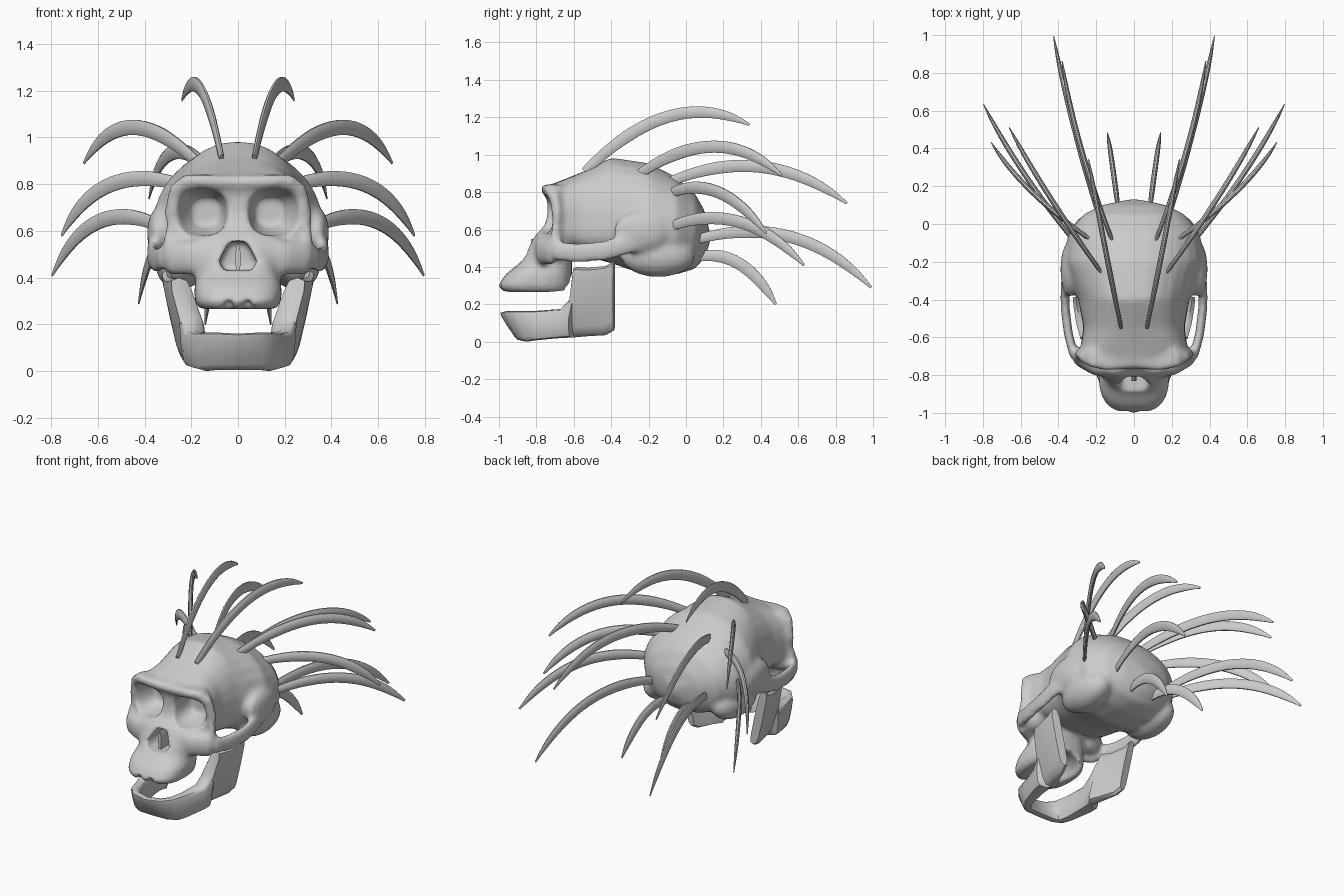
import bpy, bmesh, math
from mathutils import Vector as V

cube = bpy.data.objects.get("Cube")
if cube:
    bpy.data.objects.remove(cube)

bone = bpy.data.materials.new("bone_grey")
bone.use_nodes = True
GREY = (0.6, 0.6, 0.6, 1)
bone.diffuse_color = GREY
bone.node_tree.nodes["Principled BSDF"].inputs["Base Color"].default_value = GREY


def loft(bm, rings):
    """Skin a list of equal rings and cap both ends."""
    loops = [[bm.verts.new(p) for p in r] for r in rings]
    n = len(loops[0])
    for a, b in zip(loops, loops[1:]):
        for i in range(n):
            j = (i + 1) % n
            bm.faces.new((a[i], a[j], b[j], b[i]))
    bm.faces.new(loops[0])
    bm.faces.new(loops[-1])


def oval(n, power=2.0):
    """Unit superellipse points."""
    out = []
    for i in range(n):
        a = math.tau * i / n
        c, s = math.cos(a), math.sin(a)
        out.append((math.copysign(abs(c) ** (2 / power), c),
                    math.copysign(abs(s) ** (2 / power), s)))
    return out


def ring(c, u, w, n=24, power=2.0):
    return [V(c) + u * a + w * b for a, b in oval(n, power)]


def tube(bm, pts, side, up, n=12, shape=lambda t: 1):
    """Sweep an oval: 'side' is its horizontal radius, 'up' its upright one."""
    rings = []
    for i, p in enumerate(pts):
        d = (pts[min(i + 1, len(pts) - 1)] - pts[max(i - 1, 0)]).normalized()
        h = d.cross(V((0, 0, 1))).normalized()
        k = shape(i / (len(pts) - 1))
        rings.append(ring(p, h * side * k, h.cross(d) * up * k, n))
    loft(bm, rings)


def ball(bm, c, r):
    made = bmesh.ops.create_uvsphere(bm, u_segments=20, v_segments=12, radius=1)
    for v in made["verts"]:
        v.co = V(c) + V(a * b for a, b in zip(v.co, r))


def mirrored(p, s):
    return V((p[0] * s, p[1], p[2]))


def finish(bm, name):
    bmesh.ops.recalc_face_normals(bm, faces=bm.faces)
    me = bpy.data.meshes.new(name)
    bm.to_mesh(me)
    bm.free()
    me.materials.append(bone)
    ob = bpy.data.objects.new(name, me)
    bpy.context.collection.objects.link(ob)
    return ob


def smooth(ob, degrees):
    bpy.ops.object.select_all(action="DESELECT")
    ob.select_set(True)
    bpy.context.view_layer.objects.active = ob
    bpy.ops.object.convert(target="MESH")
    bpy.ops.object.shade_smooth_by_angle(angle=math.radians(degrees))


X, Y, Z = V((1, 0, 0)), V((0, 1, 0)), V((0, 0, 1))
bm = bmesh.new()

# Cranium: rings along y as (y, half width, top, bottom, squareness)
rings = []
for y, w, top, low, power in [
        (-.74, .24, .835, .58, 3), (-.66, .285, .865, .52, 3.2), (-.55, .268, .91, .46, 2.7),
        (-.4, .295, .985, .42, 2.2), (-.2, .37, .955, .35, 2.1), (-.05, .35, .88, .36, 2.1),
        (.05, .27, .79, .39, 2.1), (.1, .17, .70, .45, 2.1), (.13, .03, .57, .53, 2)]:
    rings.append([V((w * a, y, .6 + b * ((top - .6) if b > 0 else (.6 - low))))
                  for a, b in oval(28, power)])
loft(bm, rings)

# Face: rings along z as (z, half width, front, back)
rings = []
for z, w, f, b in [(.265, .165, -.98, -.62), (.30, .185, -1.005, -.61), (.36, .188, -.965, -.61),
                   (.42, .168, -.89, -.61), (.5, .165, -.85, -.61), (.56, .165, -.815, -.6),
                   (.62, .21, -.755, -.6), (.7, .26, -.735, -.62), (.8, .275, -.75, -.64),
                   (.84, .23, -.75, -.64)]:
    rings.append(ring((0, (f + b) / 2, z), X * w, Y * (b - f) / 2, 32, 2.8))
loft(bm, rings)

# Cheekbones, arches, orbit rims, brows and the bulges behind the jaw
for s in (1, -1):
    def path(*pts):
        return [mirrored(p, s) for p in pts]
    tube(bm, path((.08, -.78, .51), (.2, -.765, .485), (.295, -.71, .485)), .04, .075)
    ball(bm, (.2 * s, -.69, .515), (.1, .07, .075))
    tube(bm, path((.26, -.73, .49), (.32, -.69, .485), (.348, -.58, .475), (.365, -.44, .485),
                  (.365, -.32, .52), (.34, -.2, .55)), .025, .057)
    tube(bm, path((.295, -.71, .47), (.292, -.695, .56), (.285, -.69, .68), (.262, -.705, .79)),
         .028, .034)
    tube(bm, path((0, -.74, .805), (.14, -.75, .815), (.22, -.735, .815), (.28, -.70, .765)),
         .028, .03)
    ball(bm, (.25 * s, -.15, .46), (.105, .2, .115))
    ball(bm, (.34 * s, -.24, .59), (.05, .15, .11))
skull = finish(bm, "skull")

# Cutters: eye sockets, nose opening, palate and tooth gaps
bm = bmesh.new()
for s in (1, -1):
    loft(bm, [ring((s * x, y, .68), X * w, Z * h, 24, 2.6) for x, y, w, h in
              [(.155, -.95, .112, .1), (.155, -.72, .108, .1),
               (.145, -.66, .088, .085), (.135, -.6, .06, .06)]])
    loft(bm, [ring((.042 * s, -1.1, .265), X * .038, Z * .065, 4),
              ring((.042 * s, -.95, .265), X * .03, Z * .055, 4)])
pear = [(-.035, .555), (.035, .555), (.08, .47), (.06, .43), (-.06, .43), (-.08, .47)]
loft(bm, [[V((x, y, z)) for x, z in pear] for y in (-1.1, -.72)])
ball(bm, (0, -.72, .26), (.125, .2, .1))
cutter = finish(bm, "skull_cutter")
cutter.hide_render = True


def fuse():
    m = skull.modifiers.new("fuse", "REMESH")
    m.mode = "VOXEL"
    m.voxel_size = .013
    m = skull.modifiers.new("soften", "SMOOTH")
    m.factor, m.iterations = .5, 5


fuse()
cut = skull.modifiers.new("cut", "BOOLEAN")
cut.operation, cut.solver, cut.object = "DIFFERENCE", "EXACT", cutter
fuse()
smooth(skull, 60)
bpy.data.objects.remove(cutter)

# Thin wall inside the nose
bm = bmesh.new()
loft(bm, [ring((0, y, .48), X * .012, Z * .07, 8) for y in (-.83, -.7)])
smooth(finish(bm, "nose_septum"), 40)

# Lower jaw: stations from chin to rear as
# (x, y, bottom, top, chin setback, outward lean, half thickness)
side = [(.09, -.955, .005, .165, .08, 0, .03), (.135, -.9, 0, .165, .05, 0, .03),
        (.16, -.8, .008, .165, 0, 0, .036), (.186, -.67, .02, .175, 0, 0, .05),
        (.192, -.615, .022, .23, 0, .005, .055), (.205, -.59, .024, .40, 0, .05, .05),
        (.232, -.52, .03, .395, 0, .05, .04), (.258, -.43, .035, .405, 0, .045, .03),
        (.268, -.385, .06, .43, 0, .04, .028)]
stations = [(-a, *r) for a, *r in reversed(side)] + [(0, -.975, .005, .16, .1, 0, .03)] + side
rings = []
for i, (x, y, low, top, back, lean, thick) in enumerate(stations):
    q, p = stations[min(i + 1, len(stations) - 1)], stations[max(i - 1, 0)]
    n = V((q[1] - p[1], p[0] - q[0], 0)).normalized() * thick
    mid, half = (low + top) / 2, (top - low) / 2
    sgn = math.copysign(1, x)
    rings.append([V((x + sgn * lean * b, y + back * (1 - b) / 2, mid + half * b)) + n * a
                  for a, b in oval(12, 4)])
bm = bmesh.new()
loft(bm, rings)
smooth(finish(bm, "lower_jaw"), 45)

# Curved horns: base, middle and tip of each arc
horns = {
    "crown": ((.07, -.54, .91), (.16, -.09, 1.205), (.24, .34, 1.16)),
    "upper_side": ((.17, -.26, .89), (.45, .15, 1.043), (.66, .51, .89)),
    "upper_back": ((.11, -.1, .85), (.28, .4, .935), (.38, .86, .74)),
    "middle_side": ((.22, -.09, .79), (.54, .17, .8), (.755, .43, .58)),
    "lower_side": ((.31, -.1, .61), (.59, .28, .642), (.795, .63, .41)),
    "lower_back": ((.19, .05, .545), (.33, .56, .56), (.425, .99, .29)),
    "nape": ((.08, .05, .45), (.11, .28, .42), (.14, .48, .2)),
}
STEPS = 20
for name, (a, b, c) in horns.items():
    for s, tag in ((1, "left"), (-1, "right")):
        p, q, r = (mirrored(v, s) for v in (a, b, c))
        pts = []
        for i in range(STEPS + 1):
            t = i / STEPS
            pts.append(p * (1 - t) * (1 - 2 * t) + q * 4 * t * (1 - t) + r * t * (2 * t - 1))
        bm = bmesh.new()
        tube(bm, pts, .014, .034, 10,
             lambda t: min(1, .75 + t) * max(.12, 1 - t ** 7) ** .75)
        smooth(finish(bm, f"{name}_horn_{tag}"), 50)
